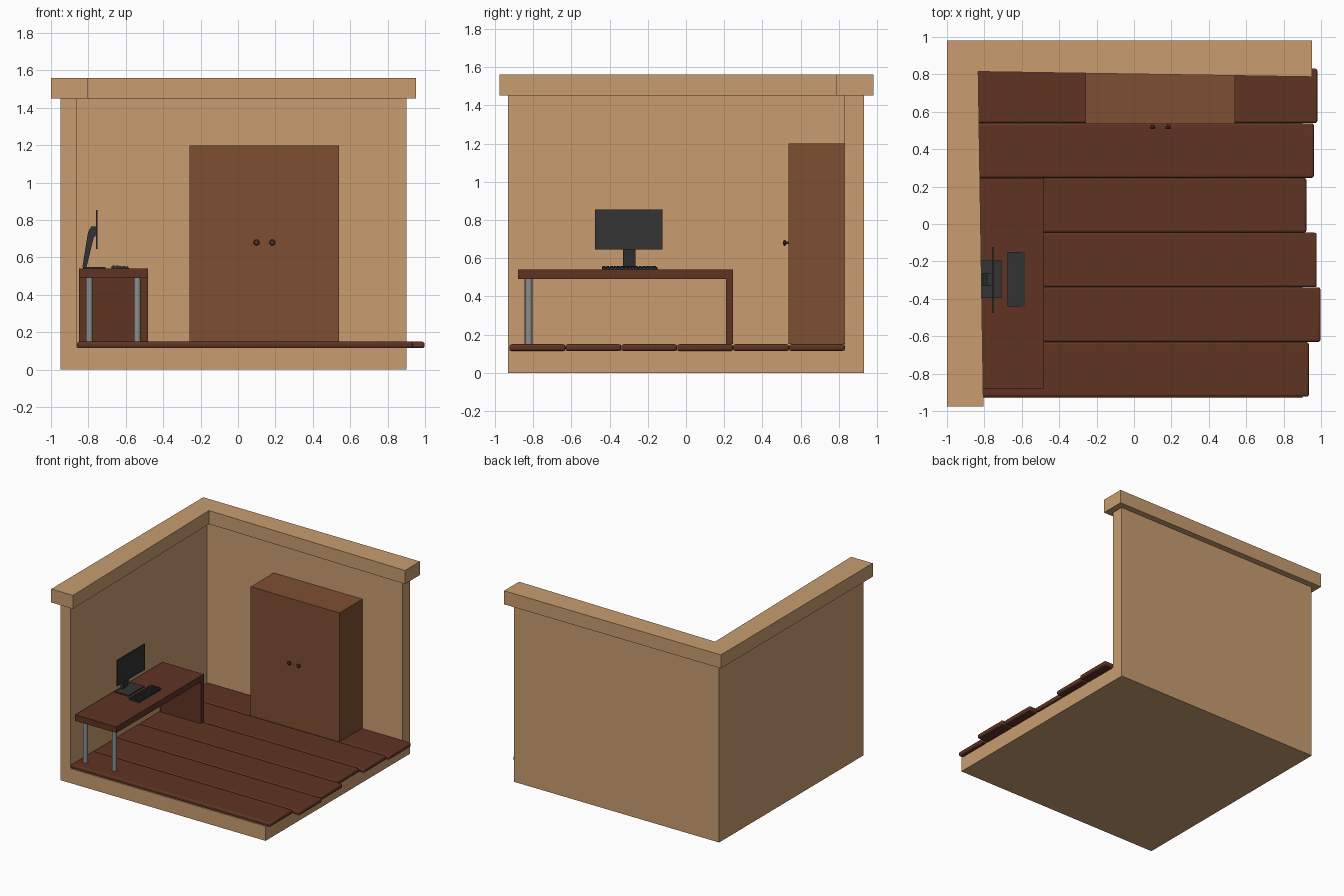
import bpy, bmesh, math
from mathutils import Matrix, Vector

if "Cube" in bpy.data.objects:
    bpy.data.objects.remove(bpy.data.objects["Cube"])


def material(name, rgb):
    m = bpy.data.materials.new(name)
    m.diffuse_color = (*rgb, 1)
    m.use_nodes = True
    m.node_tree.nodes["Principled BSDF"].inputs["Base Color"].default_value = m.diffuse_color
    return m


PLASTER = material("plaster", (0.58, 0.34, 0.16))
DARK_WOOD = material("dark_wood", (0.115, 0.034, 0.017))
OAK = material("warm_wood", (0.21, 0.078, 0.032))
BLACK = material("black_plastic", (0.033, 0.033, 0.035))
METAL = material("metal", (0.27, 0.27, 0.28))


def finish(name, bm, mat, bevel=0, segments=3):
    bmesh.ops.recalc_face_normals(bm, faces=bm.faces[:])
    me = bpy.data.meshes.new(name)
    bm.to_mesh(me)
    bm.free()
    me.materials.append(mat)
    ob = bpy.data.objects.new(name, me)
    bpy.context.collection.objects.link(ob)
    if bevel:
        mod = ob.modifiers.new("bevel", 'BEVEL')
        mod.width, mod.segments = bevel, segments
    return ob


def add_box(bm, lo, hi):
    lo, hi = Vector(lo), Vector(hi)
    mat = Matrix.Translation((lo + hi) / 2) @ Matrix.Diagonal((*(hi - lo), 1))
    return bmesh.ops.create_cube(bm, size=1, matrix=mat)


def box(name, lo, hi, mat, bevel=0, segments=3):
    bm = bmesh.new()
    add_box(bm, lo, hi)
    return finish(name, bm, mat, bevel, segments)


def prism(name, pts, offset, mat, bevel=0):
    bm = bmesh.new()
    face = bm.faces.new([bm.verts.new(p) for p in pts])
    ext = bmesh.ops.extrude_face_region(bm, geom=[face], use_keep_orig=True)
    vs = [g for g in ext["geom"] if isinstance(g, bmesh.types.BMVert)]
    bmesh.ops.translate(bm, vec=offset, verts=vs)
    return finish(name, bm, mat, bevel, 2)


def smooth(ob):
    bpy.ops.object.select_all(action='DESELECT')
    ob.select_set(True)
    bpy.context.view_layer.objects.active = ob
    bpy.ops.object.shade_smooth_by_angle(angle=math.radians(35))


# Room shell: block with the inner corner cut out, leaving floor and two walls
bm = bmesh.new()
xs, ys = (-0.95, -0.86, 0.90), (-0.93, 0.83, 0.93)
FLOOR, TOP = 0.118, 1.45
grid = [[bm.verts.new((x, y, 0)) for y in ys] for x in xs]
faces = [bm.faces.new((grid[i][j], grid[i + 1][j], grid[i + 1][j + 1], grid[i][j + 1]))
         for i in (0, 1) for j in (0, 1)]
ext = bmesh.ops.extrude_face_region(bm, geom=faces, use_keep_orig=True)["geom"]
bmesh.ops.translate(bm, vec=(0, 0, FLOOR), verts=[g for g in ext if isinstance(g, bmesh.types.BMVert)])
tops = [g for g in ext if isinstance(g, bmesh.types.BMFace) and all(v.co.z > 0.1 for v in g.verts)]
walls = [f for f in tops if f.calc_center_median().x < -0.86 or f.calc_center_median().y > 0.83]
ext = bmesh.ops.extrude_face_region(bm, geom=walls)["geom"]
bmesh.ops.translate(bm, vec=(0, 0, TOP - FLOOR), verts=[g for g in ext if isinstance(g, bmesh.types.BMVert)])
bmesh.ops.dissolve_limit(bm, angle_limit=0.01, verts=bm.verts[:], edges=bm.edges[:])
finish("room_shell", bm, PLASTER)

# Wall cap with its slightly tapered inner edges
cap = [(-1, -0.975), (-0.805, -0.975), (-0.833, 0.815), (0.953, 0.787), (0.953, 0.98), (-1, 0.98)]
prism("wall_cap", [(x, y, TOP) for x, y in cap], (0, 0, 0.11), PLASTER)

# Floor planks with uneven ends
step = 0.2925
for i, end in enumerate((0.935, 0.997, 0.977, 0.922, 0.962, 0.98)):
    y = -0.923 + i * step
    smooth(box(f"floor_plank_{i + 1}", (-0.86, y, 0.115), (end, y + step - 0.001, 0.15), DARK_WOOD, 0.012))

# Wardrobe carcass with a shallow front recess
bm = bmesh.new()
add_box(bm, (-0.26, 0.535, 0.15), (0.54, 0.83, 1.2))
front = min(bm.faces, key=lambda f: f.calc_center_median().y)
bmesh.ops.inset_individual(bm, faces=[front], thickness=0.005)
ext = bmesh.ops.extrude_face_region(bm, geom=[front])["geom"]
bmesh.ops.translate(bm, vec=(0, 0.015, 0), verts=[g for g in ext if isinstance(g, bmesh.types.BMVert)])
finish("wardrobe_body", bm, OAK)

# Wardrobe doors and turned knobs
for side, x0, x1, kx in (("left", -0.254, 0.135, 0.099), ("right", 0.145, 0.534, 0.183)):
    box(f"{side}_door", (x0, 0.535, 0.157), (x1, 0.555, 1.194), OAK)
    bm = bmesh.new()
    profile = [(0, 0.508), (0.011, 0.509), (0.016, 0.514), (0.015, 0.519), (0.007, 0.524), (0.006, 0.537)]
    vs = [bm.verts.new((kx + r, y, 0.68)) for r, y in profile]
    edges = [bm.edges.new(p) for p in zip(vs, vs[1:])]
    bmesh.ops.spin(bm, geom=vs + edges, cent=(kx, 0, 0.68), axis=(0, 1, 0),
                   angle=math.tau, steps=20)
    bmesh.ops.remove_doubles(bm, verts=bm.verts[:], dist=1e-4)
    smooth(finish(f"{side}_knob", bm, DARK_WOOD))

# Desk
box("desk_top", (-0.85, -0.88, 0.49), (-0.48, 0.245, 0.54), DARK_WOOD)
box("desk_side_panel", (-0.85, 0.208, 0.15), (-0.48, 0.245, 0.49), DARK_WOOD)
for side, x, y in (("back", -0.795, -0.828), ("front", -0.538, -0.822)):
    bm = bmesh.new()
    bmesh.ops.create_cone(bm, cap_ends=True, segments=32, radius1=0.018, radius2=0.018, depth=0.34,
                          matrix=Matrix.Translation((x, y, 0.32)))
    smooth(finish(f"desk_{side}_leg", bm, METAL))

# Monitor
box("monitor_screen", (-0.76, -0.475, 0.645), (-0.751, -0.122, 0.855), BLACK)
box("monitor_base", (-0.83, -0.395, 0.54), (-0.708, -0.195, 0.55), BLACK)
neck = [(-0.832, 0.548), (-0.81, 0.548), (-0.772, 0.705), (-0.758, 0.72), (-0.758, 0.765),
        (-0.785, 0.765), (-0.802, 0.735)]
prism("monitor_neck", [(x, -0.33, z) for x, z in neck], (0, 0.065, 0), BLACK)

# Keyboard wedge and rows of keys
wedge = [(-0.675, 0.54), (-0.582, 0.54), (-0.582, 0.546), (-0.675, 0.554)]
prism("keyboard", [(x, -0.44, z) for x, z in wedge], (0, 0.29, 0), BLACK)
bm = bmesh.new()
for r in range(5):
    for c in range(15):
        x, y, z = -0.671 + r * 0.0174, -0.436 + c * 0.0189, 0.549 - r * 0.0013
        add_box(bm, (x, y, z), (x + 0.0145, y + 0.0155, z + 0.009))
finish("keyboard_keys", bm, BLACK)
